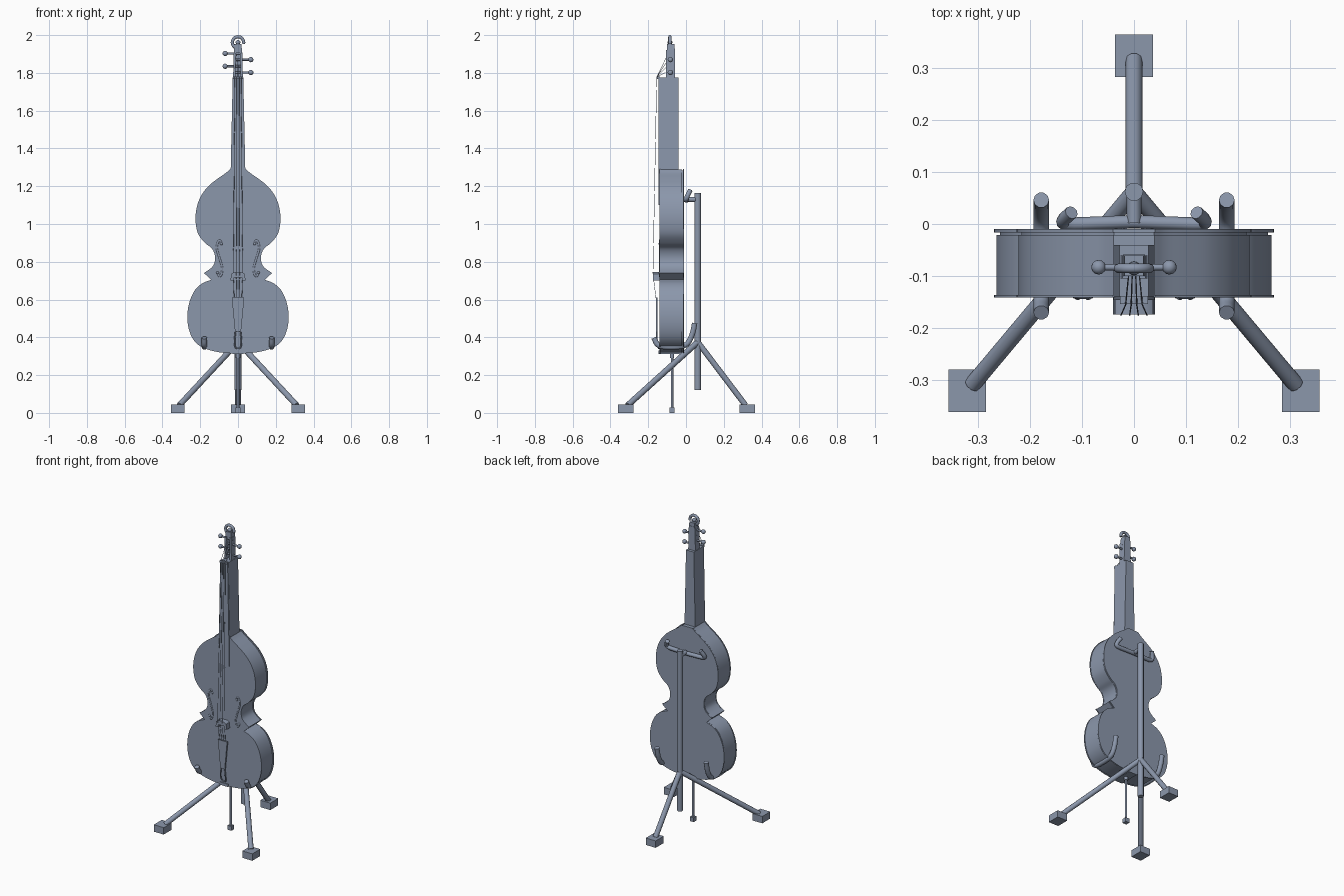
import bpy, bmesh, math
from mathutils import Vector

if "Cube" in bpy.data.objects:
    bpy.data.objects.remove(bpy.data.objects["Cube"])

# slate blue-grey used on every part
slate = bpy.data.materials.new("slate")
slate.diffuse_color = (.26, .31, .41, 1)
slate.use_nodes = True
slate.node_tree.nodes["Principled BSDF"].inputs["Base Color"].default_value = slate.diffuse_color


def finish(name, bm, angle=35):
    bmesh.ops.recalc_face_normals(bm, faces=bm.faces)
    me = bpy.data.meshes.new(name)
    bm.to_mesh(me)
    bm.free()
    ob = bpy.data.objects.new(name, me)
    bpy.context.collection.objects.link(ob)
    smooth(ob, angle)
    return ob


def smooth(ob, angle=35):
    bpy.ops.object.select_all(action='DESELECT')
    ob.select_set(True)
    bpy.context.view_layer.objects.active = ob
    ob.data.materials.append(slate)
    bpy.ops.object.shade_smooth_by_angle(angle=math.radians(angle))


def spline(pts, n=5):
    """Catmull-Rom resampling through the given points."""
    p = [Vector(q) for q in pts]
    p = [2 * p[0] - p[1]] + p + [2 * p[-1] - p[-2]]
    out = []
    for i in range(1, len(p) - 2):
        a, b, c, d = p[i - 1:i + 3]
        for k in range(n):
            t = k / n
            out.append(0.5 * (2 * b + (c - a) * t + (2 * a - 5 * b + 4 * c - d) * t * t
                              + (3 * b - a - 3 * c + d) * t ** 3))
    return out + [p[-2]]


def slab(name, xz, y0, y1):
    """Extrude an x/z outline between two y positions."""
    bm = bmesh.new()
    f = bm.faces.new([bm.verts.new((x, y0, z)) for x, z in xz])
    r = bmesh.ops.extrude_face_region(bm, geom=[f])
    for v in r['geom']:
        if isinstance(v, bmesh.types.BMVert):
            v.co.y = y1
    return finish(name, bm)


def box(name, x0, x1, y0, y1, z0, z1):
    return slab(name, [(x0, z0), (x1, z0), (x1, z1), (x0, z1)], y0, y1)


def taper(name, w0, w1, y0, y1, z0, z1):
    return slab(name, [(-w0, z0), (w0, z0), (w1, z1), (-w1, z1)], y0, y1)


def tube(name, pts, r, res=3):
    cu = bpy.data.curves.new(name, 'CURVE')
    cu.dimensions = '3D'
    cu.bevel_depth = r
    cu.bevel_resolution = res
    cu.use_fill_caps = True
    s = cu.splines.new('POLY')
    s.points.add(len(pts) - 1)
    for q, p in zip(s.points, pts):
        q.co = (*p, 1)
    ob = bpy.data.objects.new(name, cu)
    bpy.context.collection.objects.link(ob)
    bpy.ops.object.select_all(action='DESELECT')
    ob.select_set(True)
    bpy.context.view_layer.objects.active = ob
    bpy.ops.object.convert(target='MESH')
    smooth(bpy.context.object, 65)


def ball(name, co, r):
    bm = bmesh.new()
    bmesh.ops.create_uvsphere(bm, u_segments=14, v_segments=8, radius=r)
    bmesh.ops.translate(bm, verts=bm.verts, vec=co)
    finish(name, bm, 60)


# body outline: upper bout and waist, corner, then lower bout
upper = [(.04, 1.292), (.062, 1.272), (.105, 1.242), (.155, 1.202), (.195, 1.15), (.218, 1.09),
         (.225, 1.02), (.212, .95), (.175, .9), (.138, .87), (.122, .83), (.126, .79),
         (.145, .765), (.18, .74)]
lower = [(.142, .705), (.19, .685), (.228, .65), (.256, .59), (.268, .52), (.262, .45),
         (.238, .39), (.195, .35), (.13, .327), (.065, .317), (0, .315)]
half = [(v.x, v.y) for v in spline([(x, z, 0) for x, z in upper])
        + spline([(x, z, 0) for x, z in lower])]


def outline(k):
    """Whole outline, narrowed by k about the middle."""
    h = [(x * k, .8 + (z - .8) * (1 - (1 - k) * .5)) for x, z in half]
    return h + [(-x, z) for x, z in reversed(h[:-1])]


slab("body_ribs", outline(.985), -.136, -.021)
slab("front_plate", outline(1), -.141, -.136)
slab("back_plate", outline(1), -.016, -.010)
slab("back_lining", outline(.96), -.022, -.015)

# neck and fingerboard
taper("neck", .039, .028, -.14, -.04, 1.27, 1.775)
taper("fingerboard", .039, .027, -.146, -.138, 1.10, 1.775)
box("nut", -.027, .027, -.154, -.138, 1.768, 1.78)

# pegbox with open front
for s in (-1, 1):
    slab("pegbox_cheek", [(s * .013, 1.775), (s * .026, 1.775), (s * .022, 1.92), (s * .011, 1.92)],
         -.105, -.06)
box("pegbox_back", -.02, .02, -.072, -.058, 1.775, 1.93)
taper("pegbox_top", .022, .018, -.1, -.06, 1.905, 1.953)

# tuning pegs
for s, z in ((-1, 1.903), (1, 1.87), (-1, 1.835), (1, 1.802)):
    tube("peg_shaft", [(-s * .024, -.083, z), (s * .06, -.083, z)], .006, 2)
    ball("peg_knob", (s * .068, -.083, z), .014)

# scroll: open ring around an eye
ring = []
for i in range(25):
    a = math.radians(235 - 250 * i / 24)
    ring.append((.03 * math.cos(a), -.085, 1.961 + .03 * math.sin(a)))
tube("scroll", ring, .009)
ball("scroll_eye", (0, -.085, 1.961), .013)

# bridge with arched underside
slab("bridge", [(-.04, .7), (-.022, .7), (-.02, .718), (.02, .718), (.022, .7), (.04, .7),
                (.036, .735), (.02, .745), (-.02, .745), (-.036, .735)], -.174, -.140)

# tailpiece, its gut loop and the saddle
taper("tailpiece", .016, .033, -.160, -.150, .43, .612)
tube("tail_gut", spline([(-.012, -.155, .44), (-.018, -.155, .38), (-.012, -.145, .345),
                         (.012, -.145, .345), (.018, -.155, .38), (.012, -.155, .44)]), .004, 2)
box("saddle", -.03, .03, -.146, -.01, .312, .33)

# strings
for i in range(4):
    u = (i - 1.5) / 1.5
    tube("string", [(u * .01, -.095, 1.9 - .03 * i), (u * .016, -.155, 1.778),
                    (u * .025, -.175, .738), (u * .02, -.158, .6)], .0013, 1)

# sound holes
for s in (-1, 1):
    f = spline([(s * .088, -.138, .895), (s * .094, -.138, .912), (s * .106, -.138, .905),
                (s * .112, -.138, .87), (s * .098, -.138, .82), (s * .084, -.138, .77),
                (s * .088, -.138, .732), (s * .1, -.138, .724), (s * .108, -.138, .742)])
    tube("sound_hole", f, .006, 2)
    ball("sound_hole_eye", f[0], .008)
    ball("sound_hole_eye", f[-1], .008)

# endpin
tube("endpin", [(0, -.074, .32), (0, -.074, .02)], .007)
tube("endpin_collar", [(0, -.074, .32), (0, -.074, .29)], .012)
box("endpin_tip", -.014, .014, -.088, -.06, 0, .028)

# stand: post, legs and feet
tube("stand_post", [(0, .062, .12), (0, .062, 1.165)], .018)
for x, y in ((-.32, -.32), (.32, -.32), (0, .323)):
    top = Vector((0, .062, .375))
    foot = Vector((x, y, .03))
    tube("stand_leg", [top, top.lerp(foot, .97)], .016)
    box("stand_foot", x - .036, x + .036, y - .041, y + .041, 0, .045)

# lower cradle arms
for s in (-1, 1):
    x = s * .178
    tube("cradle_arm", spline([(x, .046, .475), (x, .034, .42), (x, .01, .37), (x, -.03, .352),
                               (x, -.11, .35), (x, -.15, .362), (x, -.17, .398)]), .015)

# upper yoke
tube("yoke_link", [(0, .062, 1.13), (0, .002, 1.13)], .014)
yoke = [(.12, .022, 1.178), (.136, .006, 1.145), (.125, .0, 1.128), (.06, .002, 1.126)]
tube("yoke", spline(yoke + [(0, .004, 1.126)] + [(-x, y, z) for x, y, z in reversed(yoke)]), .013)
